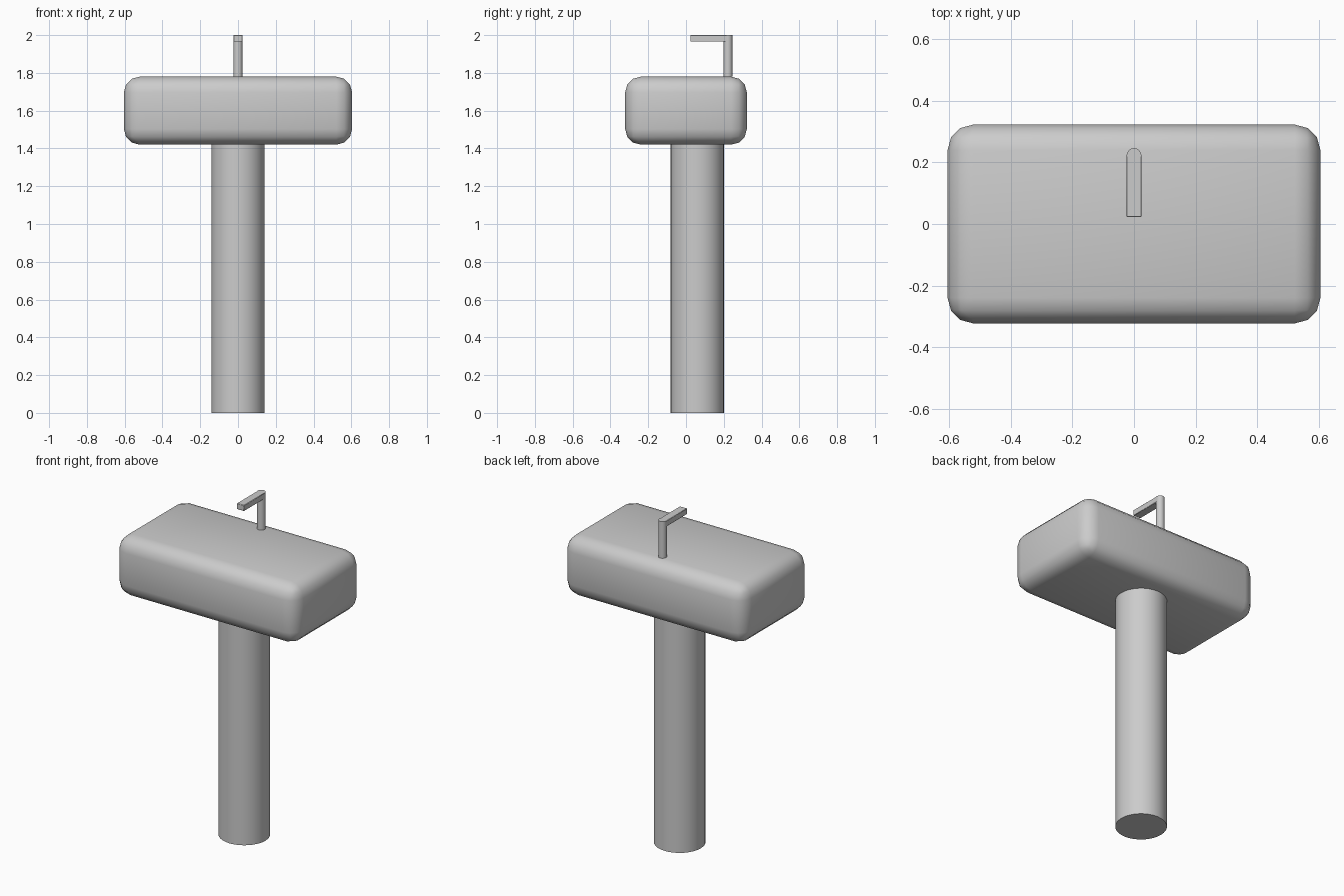
import bpy
import math

if "Cube" in bpy.data.objects:
    bpy.data.objects.remove(bpy.data.objects["Cube"])


def finish(obj, name, angle=40):
    obj.name = name
    bpy.ops.object.shade_smooth_by_angle(angle=math.radians(angle))
    return obj


def box(name, lo, hi, bevel=0, segments=3):
    centre = [(a + b) / 2 for a, b in zip(lo, hi)]
    bpy.ops.mesh.primitive_cube_add(size=1, location=centre)
    obj = bpy.context.object
    obj.scale = [b - a for a, b in zip(lo, hi)]
    bpy.ops.object.transform_apply(location=False, rotation=False, scale=True)
    if bevel:
        mod = obj.modifiers.new("rounded_edges", "BEVEL")
        mod.width = bevel
        mod.segments = segments
        bpy.ops.object.modifier_apply(modifier=mod.name)
    return finish(obj, name)


def cylinder(name, radius, y, z0, z1, sides):
    bpy.ops.mesh.primitive_cylinder_add(
        vertices=sides, radius=radius, depth=z1 - z0,
        location=(0, y, (z0 + z1) / 2))
    return finish(bpy.context.object, name)


# Rounded block basin
box("basin", (-0.604, -0.322, 1.42), (0.604, 0.322, 1.78), bevel=0.083)

# Round pedestal, set slightly towards the back
cylinder("pedestal", 0.141, 0.06, 0, 1.42, 32)

# Tap: upright pipe with a flat spout reaching forward
cylinder("tap_riser", 0.024, 0.222, 1.78, 2.0, 16)
box("tap_spout", (-0.024, 0.023, 1.965), (0.024, 0.222, 2.0), bevel=0.002, segments=1)
